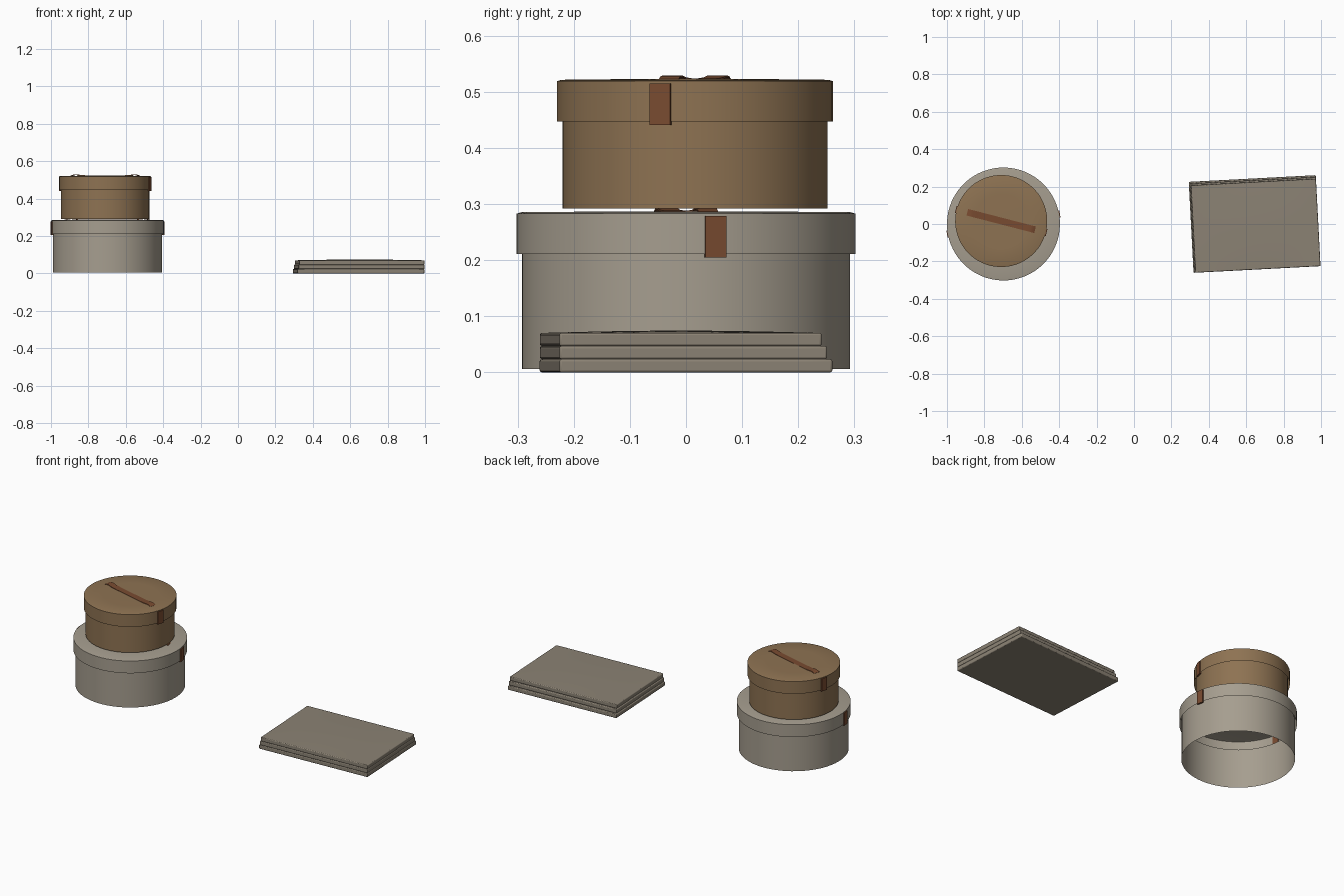
import bpy, bmesh, math
from mathutils import Matrix, Vector

if "Cube" in bpy.data.objects:
    bpy.data.objects.remove(bpy.data.objects["Cube"])


def material(name, rgb):
    m = bpy.data.materials.new(name)
    m.diffuse_color = (*rgb, 1)
    m.use_nodes = True
    m.node_tree.nodes["Principled BSDF"].inputs["Base Color"].default_value = m.diffuse_color
    return m


GREY = material("grey_card", (0.38, 0.34, 0.275))
TAN = material("tan_card", (0.27, 0.17, 0.085))
LEATHER = material("leather", (0.19, 0.07, 0.03))
CLOTH = material("cloth", (0.26, 0.225, 0.175))


def finish(bm, name, mat, matrix):
    bmesh.ops.recalc_face_normals(bm, faces=bm.faces)
    me = bpy.data.meshes.new(name)
    bm.to_mesh(me)
    bm.free()
    ob = bpy.data.objects.new(name, me)
    bpy.context.collection.objects.link(ob)
    me.materials.append(mat)
    ob.matrix_world = matrix
    bpy.ops.object.select_all(action='DESELECT')
    ob.select_set(True)
    bpy.context.view_layer.objects.active = ob
    bpy.ops.object.shade_smooth_by_angle(angle=math.radians(30))
    return ob


def revolve(name, profile, mat, matrix, n=64):
    bm = bmesh.new()
    vs = [bm.verts.new((r, 0, z)) for r, z in profile]
    es = [bm.edges.new(p) for p in zip(vs, vs[1:])]
    bmesh.ops.spin(bm, geom=vs + es, cent=(0, 0, 0), axis=(0, 0, 1),
                   angle=2 * math.pi, steps=n)
    bmesh.ops.remove_doubles(bm, verts=bm.verts, dist=1e-5)
    return finish(bm, name, mat, matrix)


def ribbon(name, path, width, thick, matrix):
    """Flat strap following an x/z path."""
    bm = bmesh.new()
    rings = [[bm.verts.new((x, y, z + dz)) for y, dz in
              ((-width / 2, 0), (width / 2, 0), (width / 2, -thick), (-width / 2, -thick))]
             for x, z in path]
    for a, b in zip(rings, rings[1:]):
        for i in range(4):
            j = (i + 1) % 4
            bm.faces.new((a[i], a[j], b[j], b[i]))
    bm.faces.new(rings[0])
    bm.faces.new(rings[-1])
    return finish(bm, name, LEATHER, matrix)


def hat_box(name, x, y, z0, body_r, lid_r, lid_z, top, angle, mat):
    place = Matrix.Translation((x, y, 0)) @ Matrix.Rotation(math.radians(angle), 4, 'Z')
    # open-bottomed body and overlapping lid
    revolve(name + "_body", [(body_r, z0), (body_r, lid_z + 0.02)], mat, place)
    revolve(name + "_lid", [(0, top), (lid_r * 0.6, top - 0.0005), (lid_r * 0.97, top - 0.0015),
                            (lid_r, top - 0.004), (lid_r, lid_z)], mat, place)
    # strap across the lid, lifted near its ends
    h = lid_r * 0.76
    half = [(h, top), (h * 0.93, top + 0.005), (h * 0.85, top + 0.0065),
            (h * 0.72, top + 0.003), (h * 0.5, top + 0.0012)]
    ribbon(name + "_lid_strap", half + [(-a, b) for a, b in reversed(half)],
           0.036, 0.003, place)
    # closing tabs on opposite sides
    for side, s in (("right", 1), ("left", -1)):
        bm = bmesh.new()
        bmesh.ops.create_cube(bm, size=1, matrix=Matrix.Translation(
            (s * lid_r, 0, lid_z + 0.0305)) @ Matrix.Diagonal((0.009, 0.038, 0.074, 1)))
        finish(bm, f"{name}_{side}_tab", LEATHER, place)


hat_box("large_box", -0.698, 0.0, 0.006, 0.292, 0.302, 0.211, 0.287, 10, GREY)
hat_box("small_box", -0.710, 0.016, 0.292, 0.2365, 0.246, 0.447, 0.523, -14.5, TAN)

# folded blanket: three slightly pillowed layers, flush at the front
W, D, T = 0.68, 0.487, 0.0235
for i in range(3):
    w, d = W - 0.005 * i, D - 0.0095 * i
    bm = bmesh.new()
    bmesh.ops.create_grid(bm, x_segments=14, y_segments=10, size=0.5)
    for v in bm.verts:
        v.co.x *= w
        v.co.y *= d
    low = bmesh.ops.extrude_face_region(bm, geom=bm.faces[:], use_keep_orig=True)
    for v in [g for g in low["geom"] if isinstance(g, bmesh.types.BMVert)]:
        u, t = 2 * v.co.x / w, 2 * v.co.y / d
        v.co.z = T + 0.004 * max(0, (1 - u * u) * (1 - t * t))
    place = (Matrix.Translation((0.645, 0, T * i)) @ Matrix.Rotation(math.radians(3), 4, 'Z')
             @ Matrix.Translation(((W - w) / 2, (d - D) / 2, 0)))
    ob = finish(bm, f"blanket_layer_{i + 1}", CLOTH, place)
    bev = ob.modifiers.new("soft_edges", 'BEVEL')
    bev.width = 0.004
    bev.segments = 3
    bev.angle_limit = math.radians(40)
